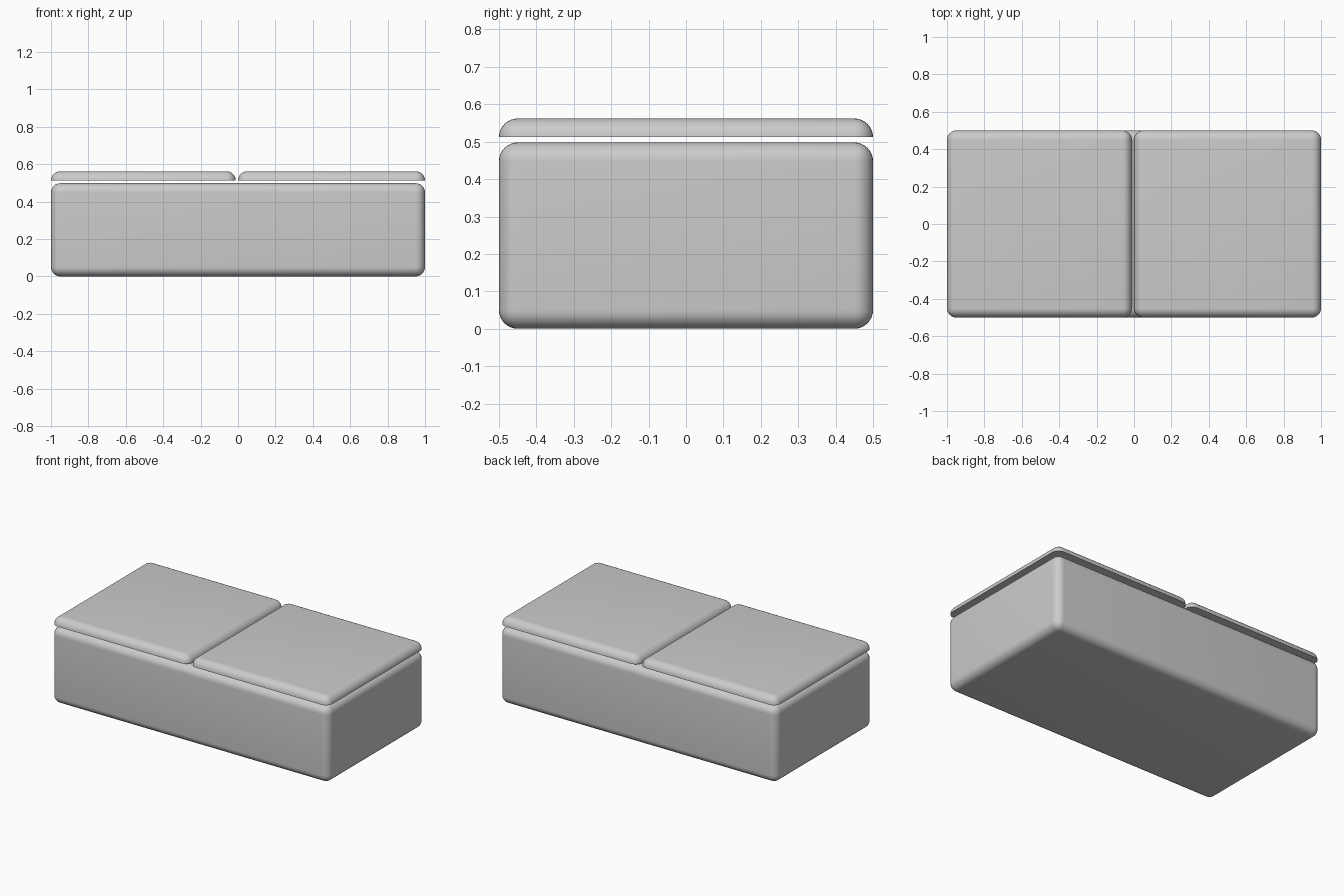
import bpy, bmesh
from mathutils import Vector

if "Cube" in bpy.data.objects:
    bpy.data.objects.remove(bpy.data.objects["Cube"])


def rounded_box(name, lo, hi, radius, cut_z=None):
    """Box with rounded edges, optionally sliced flat at cut_z."""
    lo, hi = Vector(lo), Vector(hi)
    bm = bmesh.new()
    bmesh.ops.create_cube(bm, size=1)
    for v in bm.verts:
        v.co = Vector(a * b for a, b in zip(v.co, hi - lo)) + (lo + hi) / 2
    bmesh.ops.bevel(bm, geom=bm.edges[:], offset=radius, segments=8,
                    profile=0.5, affect='EDGES')
    if cut_z is not None:
        bmesh.ops.bisect_plane(bm, geom=bm.verts[:] + bm.edges[:] + bm.faces[:],
                               plane_co=(0, 0, cut_z), plane_no=(0, 0, 1),
                               clear_inner=True)
        rim = [e for e in bm.edges if e.is_boundary]
        bmesh.ops.holes_fill(bm, edges=rim, sides=0)
    bmesh.ops.recalc_face_normals(bm, faces=bm.faces[:])
    mesh = bpy.data.meshes.new(name)
    bm.to_mesh(mesh)
    bm.free()
    obj = bpy.data.objects.new(name, mesh)
    bpy.context.collection.objects.link(obj)
    bpy.ops.object.select_all(action='DESELECT')
    obj.select_set(True)
    bpy.context.view_layer.objects.active = obj
    bpy.ops.object.shade_smooth_by_angle()
    return obj


# Base block
rounded_box("base", (-1, -0.5, 0), (1, 0.5, 0.498), 0.05)

# Two lid pads with rounded tops and flat undersides
for name, x0, x1 in (("left_lid", -1, -0.012), ("right_lid", 0, 1)):
    rounded_box(name, (x0, -0.5, 0.36), (x1, 0.5, 0.562), 0.05, cut_z=0.512)
